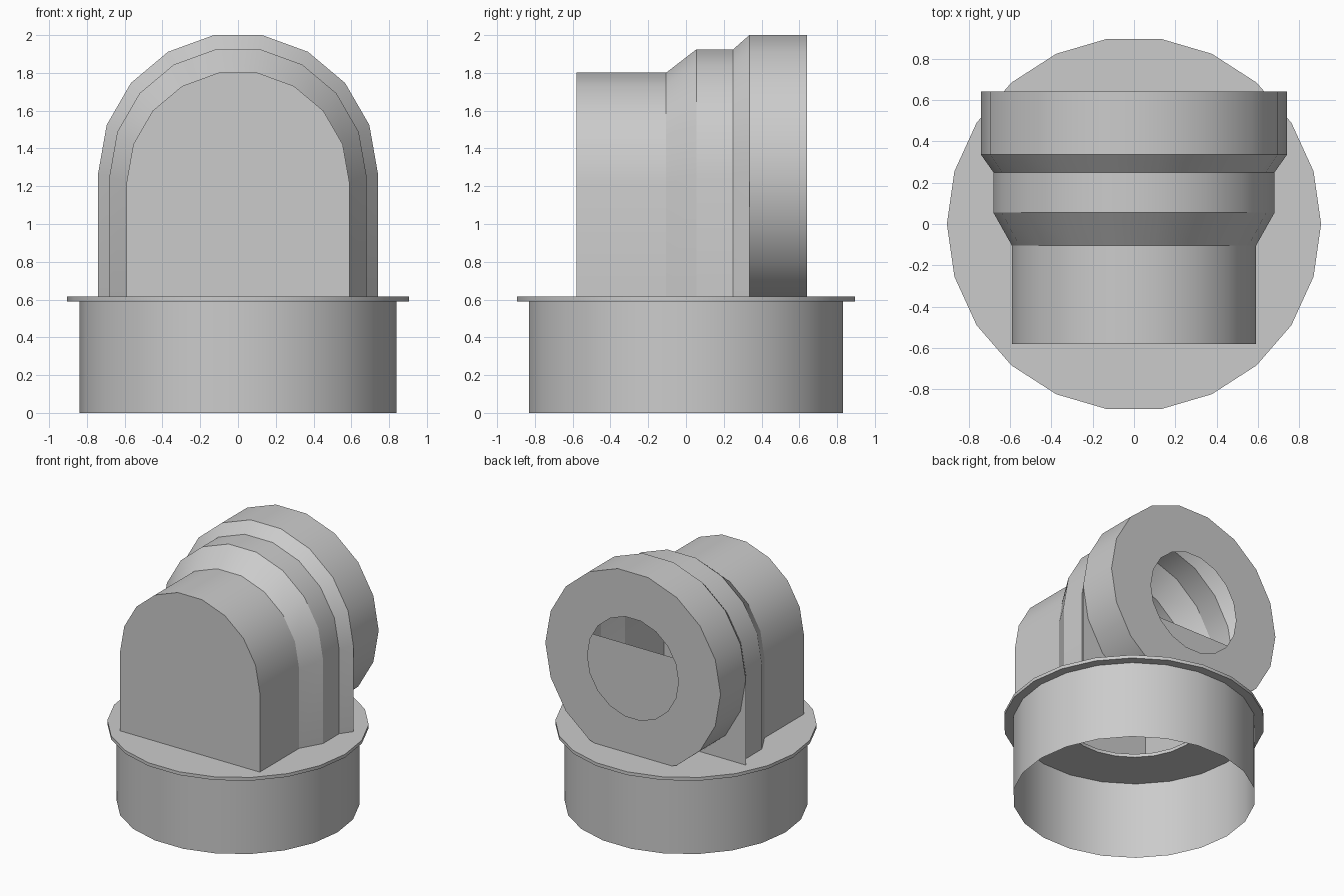
import bpy, bmesh
from math import radians, sin, cos, tau
from mathutils import Vector

if "Cube" in bpy.data.objects:
    bpy.data.objects.remove(bpy.data.objects["Cube"])

grey = bpy.data.materials.new("plain_grey")
grey.use_nodes = True
grey.diffuse_color = (0.6, 0.6, 0.6, 1)
grey.node_tree.nodes["Principled BSDF"].inputs["Base Color"].default_value = (0.6, 0.6, 0.6, 1)

FLOOR = 0.6      # level where the housing meets the flange
SIDES = 18       # sides of the round housing


def finish(bm, name):
    bmesh.ops.recalc_face_normals(bm, faces=bm.faces)
    mesh = bpy.data.meshes.new(name)
    bm.to_mesh(mesh)
    bm.free()
    mesh.materials.append(grey)
    mesh.shade_smooth()
    mesh.set_sharp_from_angle(angle=radians(25))
    obj = bpy.data.objects.new(name, mesh)
    bpy.context.collection.objects.link(obj)
    return obj


def bridge(bm, a, b, closed=True):
    n = len(a)
    for i in range(n if closed else n - 1):
        j = (i + 1) % n
        bm.faces.new((a[i], a[j], b[j], b[i]))


def flat_ring(bm, r, z, n=22):
    return [bm.verts.new((r * cos(tau * i / n), r * sin(tau * i / n), z)) for i in range(n)]


def upright_ring(bm, r, y, zc):
    return [bm.verts.new((r * cos(tau * i / SIDES), y, zc + r * sin(tau * i / SIDES)))
            for i in range(SIDES)]


def arch(bm, r, y, zc):
    half = SIDES // 2
    pts = [(r, FLOOR)]
    pts += [(r * cos(tau * i / SIDES), zc + r * sin(tau * i / SIDES)) for i in range(half + 1)]
    pts.append((-r, FLOOR))
    return [bm.verts.new((x, y, z)) for x, z in pts]


# Open-bottomed socket
bm = bmesh.new()
bridge(bm, flat_ring(bm, 0.84, 0), flat_ring(bm, 0.84, 0.59))
finish(bm, "base_socket")

# Thin flange with a central opening
bm = bmesh.new()
rings = [flat_ring(bm, r, z) for r, z in
         ((0.47, 0.59), (0.905, 0.59), (0.905, 0.615), (0.47, 0.615))]
for k in range(4):
    bridge(bm, rings[k], rings[(k + 1) % 4])
finish(bm, "flange")

# Arched housing, stepping outwards towards the back: radius, y, arch centre
bm = bmesh.new()
steps = [(0.59, -0.58, 1.22), (0.59, -0.105, 1.22), (0.68, 0.055, 1.255),
         (0.68, 0.25, 1.255), (0.74, 0.335, 1.271)]
arches = [arch(bm, *s) for s in steps]
for a, b in zip(arches, arches[1:]):
    bridge(bm, a, b, closed=False)
bm.faces.new(arches[0])
# Lower rear wall, leaving the arch open into the collar
back = arches[-1]
bm.faces.new((back[0], back[1], back[-2], back[-1]))
finish(bm, "arched_housing")

# Round rear collar with a hole, trimmed at the flange
bm = bmesh.new()
outline = [upright_ring(bm, r, y, 1.271) for r, y in
           ((0.74, 0.335), (0.74, 0.64), (0.385, 0.64))]
for a, b in zip(outline, outline[1:]):
    bridge(bm, a, b)
bmesh.ops.bisect_plane(bm, geom=bm.verts[:] + bm.edges[:] + bm.faces[:],
                       plane_co=Vector((0, 0, FLOOR)), plane_no=Vector((0, 0, 1)),
                       clear_inner=True)
finish(bm, "rear_collar")
